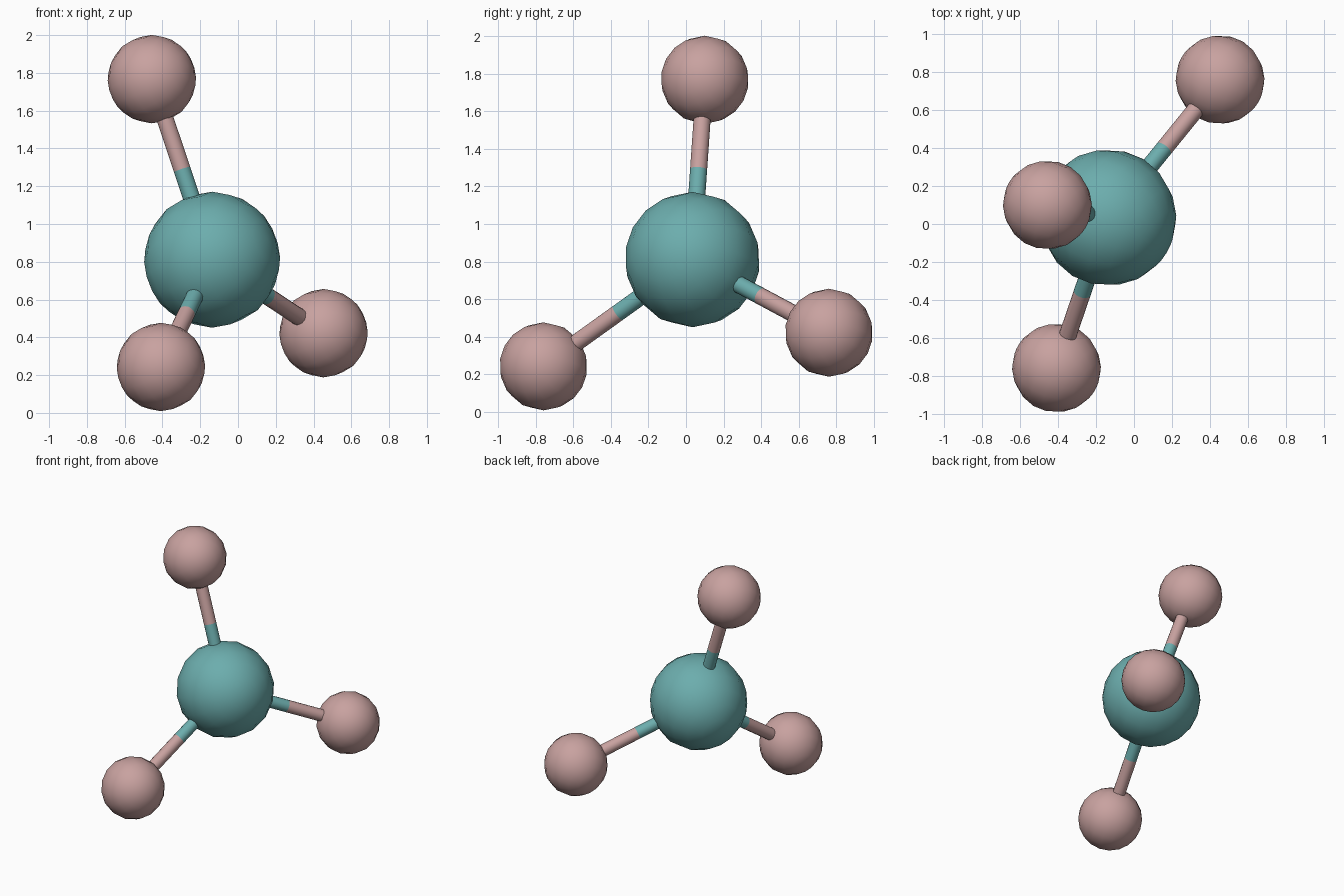
import bpy
from mathutils import Vector

if "Cube" in bpy.data.objects:
    bpy.data.objects.remove(bpy.data.objects["Cube"])

CENTRE = Vector((-0.137, 0.034, 0.811))
OUTER = {
    "top": Vector((-0.456, 0.100, 1.767)),
    "back": Vector((0.453, 0.760, 0.422)),
    "front": Vector((-0.408, -0.758, 0.243)),
}
CENTRE_R, OUTER_R, BOND_R = 0.36, 0.234, 0.046


def material(name, rgb):
    m = bpy.data.materials.new(name)
    m.diffuse_color = (*rgb, 1)
    m.use_nodes = True
    m.node_tree.nodes["Principled BSDF"].inputs["Base Color"].default_value = m.diffuse_color
    return m


teal = material("teal", (0.15, 0.42, 0.42))
pink = material("pink", (0.58, 0.36, 0.35))

# Axis normal to the flat three-armed arrangement
normal = (OUTER["back"] - OUTER["top"]).cross(OUTER["front"] - OUTER["top"])


def finish(name, mat):
    ob = bpy.context.object
    ob.name = name
    ob.data.materials.append(mat)
    return ob


def ball(name, pos, radius, mat):
    bpy.ops.mesh.primitive_uv_sphere_add(
        segments=16, ring_count=10, radius=radius, location=pos,
        rotation=normal.to_track_quat('Z', 'Y').to_euler())
    finish(name, mat)
    bpy.ops.object.shade_smooth()


def rod(name, a, b, mat):
    d = b - a
    bpy.ops.mesh.primitive_cylinder_add(
        vertices=16, radius=BOND_R, depth=d.length, location=(a + b) / 2,
        rotation=d.to_track_quat('Z', 'Y').to_euler())
    finish(name, mat)
    bpy.ops.object.shade_smooth_by_angle()


# Large central ball
ball("centre_ball", CENTRE, CENTRE_R, teal)

# Three outer balls, each on a two-coloured rod
for side, pos in OUTER.items():
    mid = (CENTRE + pos) / 2
    ball(side + "_ball", pos, OUTER_R, pink)
    rod(side + "_rod_inner", CENTRE, mid, teal)
    rod(side + "_rod_outer", mid, pos, pink)
